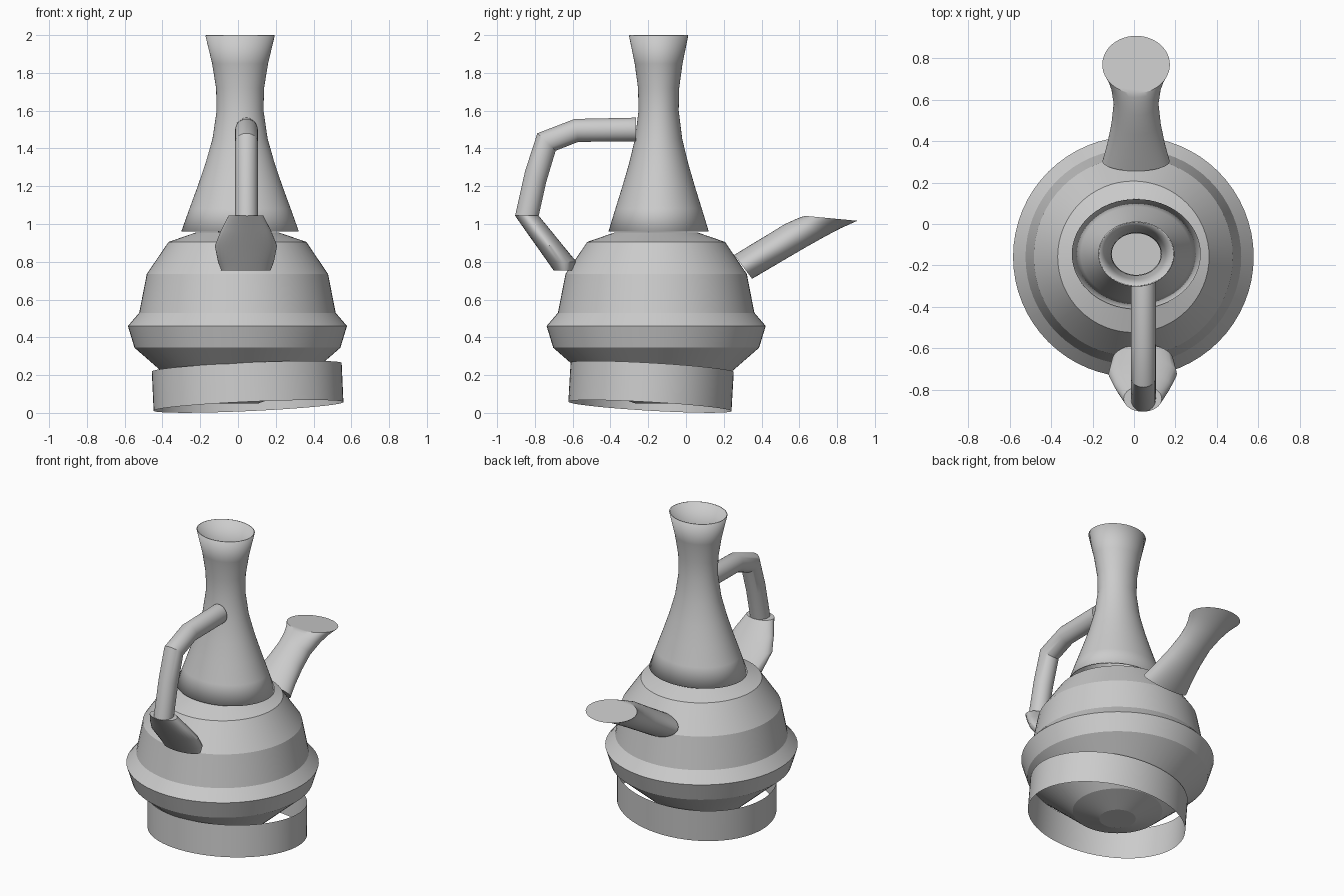
import bpy, bmesh, math
from mathutils import Vector

cube = bpy.data.objects.get("Cube")
if cube:
    bpy.data.objects.remove(cube, do_unlink=True)

clay = bpy.data.materials.new("grey_clay")
clay.use_nodes = True
grey = (0.6, 0.6, 0.6, 1)
clay.diffuse_color = grey
clay.node_tree.nodes["Principled BSDF"].inputs["Base Color"].default_value = grey


def loft(name, sections, sides, cap_start=True, cap_end=True, angle=15):
    """Skin a row of ellipses, each given as (centre, half-width in x, half-depth vector)."""
    bm = bmesh.new()
    rings = []
    for centre, width, depth in sections:
        ring = []
        for i in range(sides):
            a = math.tau * i / sides
            offset = Vector((width * math.cos(a), 0, 0)) + Vector(depth) * math.sin(a)
            ring.append(bm.verts.new(Vector(centre) + offset))
        rings.append(ring)
    for low, high in zip(rings, rings[1:]):
        for i in range(sides):
            j = (i + 1) % sides
            bm.faces.new((low[i], low[j], high[j], high[i]))
    if cap_start:
        bm.faces.new(rings[0][::-1])
    if cap_end:
        bm.faces.new(rings[-1])
    bmesh.ops.recalc_face_normals(bm, faces=bm.faces)
    mesh = bpy.data.meshes.new(name)
    bm.to_mesh(mesh)
    bm.free()
    obj = bpy.data.objects.new(name, mesh)
    bpy.context.collection.objects.link(obj)
    mesh.materials.append(clay)
    bpy.ops.object.select_all(action='DESELECT')
    obj.select_set(True)
    bpy.context.view_layer.objects.active = obj
    bpy.ops.object.shade_smooth_by_angle(angle=math.radians(angle))
    return obj


def turned(profile, x, y, squash=1.0):
    """Upright sections from (radius, height) pairs."""
    return [((x, y, z), r, (0, r * squash, 0)) for r, z in profile]


def side_sections(x, rows):
    """Sections from two opposite outline points (y, z) in the side plane and a half-width."""
    out = []
    for (y0, z0), (y1, z1), width in rows:
        out.append(((x, (y0 + y1) / 2, (z0 + z1) / 2), width,
                    (0, (y1 - y0) / 2, (z1 - z0) / 2)))
    return out


# Body: angular pot with a flared belt
loft("body", turned([(.11, .05), (.27, .105), (.545, .345), (.58, .46), (.52, .53),
                     (.48, .735), (.365, .905), (.22, .955)], -.003, -.158), 64)

# Neck: open flared tube, slightly oval
neck = loft("neck", turned([(.305, .96), (.262, 1.08), (.218, 1.2), (.177, 1.32),
                            (.14, 1.45), (.118, 1.6), (.121, 1.72), (.142, 1.85),
                            (.178, 2.0)], .011, -.145, .85),
            64, cap_start=False, cap_end=False)
shell = neck.modifiers.new("wall", 'SOLIDIFY')
shell.thickness = .006

# Stand: tilted oval band
stand = loft("stand_ring", turned([(.503, -.104), (.503, .104)], 0, 0, .86),
             64, cap_start=False, cap_end=False)
stand.location = (.051, -.185, .138)
stand.rotation_euler = (math.radians(-3.3), math.radians(-2.6), 0)

# Handle: bent tube
loft("handle", side_sections(.045, [
    ((-.265, 1.437), (-.265, 1.563), .06),
    ((-.57, 1.435), (-.59, 1.556), .06),
    ((-.69, 1.388), (-.787, 1.48), .06),
    ((-.74, 1.222), (-.852, 1.28), .06),
    ((-.78, 1.043), (-.905, 1.043), .06)]), 32, angle=25)

# Handle foot: wide scoop joining the handle to the body
loft("handle_foot", side_sections(.042, [
    ((-.78, 1.044), (-.905, 1.044), .092),
    ((-.715, .965), (-.85, .965), .133),
    ((-.65, .885), (-.793, .885), .165),
    ((-.58, .80), (-.733, .80), .148),
    ((-.59, .753), (-.70, .753), .13)]), 32, angle=30)

# Spout: flattened flaring tube with a closed slanted mouth
loft("spout", side_sections(.01, [
    ((.35, .71), (.255, .836), .162),
    ((.43, .757), (.33, .882), .14),
    ((.53, .816), (.43, .942), .119),
    ((.64, .88), (.524, 1.0), .108),
    ((.74, .936), (.58, 1.025), .12),
    ((.82, .978), (.61, 1.037), .138),
    ((.907, 1.017), (.63, 1.043), .163)]), 48, angle=25)
